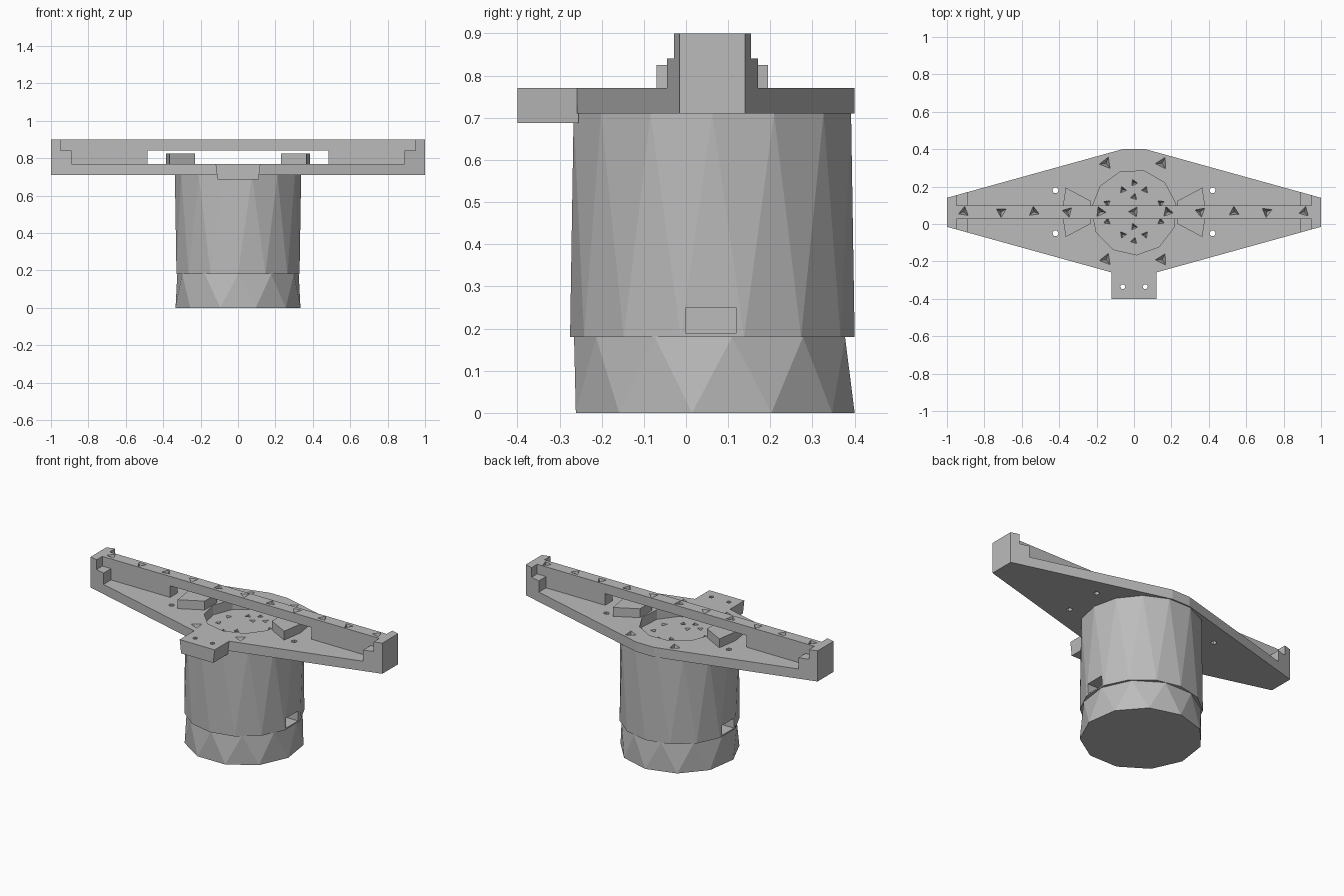
import bpy, bmesh, math
from mathutils import Vector

cube = bpy.data.objects.get("Cube")
if cube:
    bpy.data.objects.remove(cube, do_unlink=True)

GREY = (0.5, 0.5, 0.5, 1)
mat = bpy.data.materials.new("plain_grey")
mat.use_nodes = True
mat.diffuse_color = GREY
mat.node_tree.nodes["Principled BSDF"].inputs["Base Color"].default_value = GREY

CY = 0.0625            # y of the round body's axis
R = 0.3375             # body radius
BASE, DECK, TOP = 0.71, 0.77, 0.9


def make(name, bm):
    bmesh.ops.recalc_face_normals(bm, faces=bm.faces)
    me = bpy.data.meshes.new(name)
    bm.to_mesh(me)
    bm.free()
    me.materials.append(mat)
    ob = bpy.data.objects.new(name, me)
    bpy.context.collection.objects.link(ob)
    return ob


def loft(bm, low, high):
    """Closed solid between two matching rings."""
    a = [bm.verts.new(p) for p in low]
    b = [bm.verts.new(p) for p in high]
    n = len(a)
    for i in range(n):
        j = (i + 1) % n
        bm.faces.new((a[i], a[j], b[j], b[i]))
    bm.faces.new(a[::-1])
    bm.faces.new(b)


def prism(bm, outline, z0, z1):
    loft(bm, [(x, y, z0) for x, y in outline], [(x, y, z1) for x, y in outline])


def box(bm, x0, x1, y0, y1, z0, z1):
    prism(bm, [(x0, y0), (x1, y0), (x1, y1), (x0, y1)], z0, z1)


def ring(n, r, z, turn=0.0, x=0.0, y=CY):
    return [(x + r * math.cos(turn + math.tau * i / n),
             y + r * math.sin(turn + math.tau * i / n), z) for i in range(n)]


def faceted_drum(bm, n, r0, r1, z0, z1, turn):
    """Drum whose side is alternating triangles."""
    a = [bm.verts.new(p) for p in ring(n, r0, z0, turn)]
    b = [bm.verts.new(p) for p in ring(n, r1, z1, turn + math.pi / n)]
    for i in range(n):
        j = (i + 1) % n
        bm.faces.new((a[i], a[j], b[i]))
        bm.faces.new((b[i], a[j], b[j]))
    bm.faces.new(a[::-1])
    bm.faces.new(b)


def screw_hole(bm, x, y, z, size, depth, turn):
    """Three-sided tapering pilot hole, opening upwards at height z."""
    loft(bm, ring(3, size * 0.15, z - depth, turn, x, y),
         ring(3, size * 1.1, z + depth * 0.1, turn, x, y))


def cut(ob, bm):
    cutter = make("cutter", bm)
    cutter.hide_render = True
    mod = ob.modifiers.new("cut", 'BOOLEAN')
    mod.operation, mod.solver, mod.object = 'DIFFERENCE', 'EXACT', cutter
    deps = bpy.context.evaluated_depsgraph_get()
    done = bpy.data.meshes.new_from_object(ob.evaluated_get(deps))
    ob.modifiers.clear()
    ob.data = done
    bpy.data.objects.remove(cutter, do_unlink=True)


# Bottom cap
bm = bmesh.new()
faceted_drum(bm, 11, R, 0.328, 0, 0.18, math.pi / 2)
make("bottom_cap", bm)

# Round body with a side slot on each side and screw holes in its top
bm = bmesh.new()
faceted_drum(bm, 14, R, R, 0.18, BASE, math.pi / 2)
body = make("round_body", bm)
bm = bmesh.new()
for s in (-1, 1):
    box(bm, *sorted((s * 0.23, s * 0.4)), 0, 0.118, 0.188, 0.25)
for i in range(8):
    a = math.tau * (i + 0.5) / 8
    screw_hole(bm, 0.155 * math.cos(a), CY + 0.13 * math.sin(a), BASE, 0.02, 0.04, a)
for y in (-0.09, -0.015, 0.145, 0.22):
    screw_hole(bm, 0, y, BASE, 0.02, 0.04, y * 9)
cut(body, bm)


# Diamond deck
def edge(x, side):
    """Front (-1) or back (1) edge of the deck at a given x."""
    return CY + side * (0.0775 + (1 - abs(x)) * 0.277)


outline = [(-1, edge(1, -1)), (-0.12, edge(0.12, -1)), (0.12, edge(0.12, -1)),
           (1, edge(1, -1)), (1, edge(1, 1)), (0.15, edge(0.15, 1)), (0.06, 0.4),
           (-0.06, 0.4), (-0.15, edge(0.15, 1)), (-1, edge(1, 1))]
bm = bmesh.new()
prism(bm, outline, BASE, DECK)
deck = make("diamond_deck", bm)
bm = bmesh.new()
loft(bm, ring(11, 0.228, BASE - 0.05, 0.2), ring(11, 0.228, DECK + 0.05, 0.2))
for s in (-1, 1):
    for y in (-0.05, 0.18):
        loft(bm, ring(6, 0.017, BASE - 0.05, 0, s * 0.42, y),
             ring(6, 0.017, DECK + 0.05, 0, s * 0.42, y))
    for y in (-0.19, 0.325):
        screw_hole(bm, s * 0.15, y, DECK, 0.035, 0.055, 2.2 + s)
cut(deck, bm)

# Front tab with two holes
bm = bmesh.new()
loft(bm, [(x, y, 0.687) for x, y in ((-0.11, -0.4), (0.11, -0.4), (0.11, -0.255), (-0.11, -0.255))],
     [(x, y, DECK) for x, y in ((-0.12, -0.4), (0.12, -0.4), (0.12, -0.255), (-0.12, -0.255))])
tab = make("front_tab", bm)
bm = bmesh.new()
for s in (-1, 1):
    loft(bm, ring(6, 0.014, 0.6, 0, s * 0.06, -0.335), ring(6, 0.014, 0.85, 0, s * 0.06, -0.335))
cut(tab, bm)

# Stepped end blocks and flared pads, mirrored
for s, side in ((-1, "right"), (1, "left")):
    bm = bmesh.new()
    for x0, x1, z in ((0.89, 0.95, 0.84), (0.95, 1, TOP)):
        prism(bm, [(s * x0, edge(x0, -1)), (s * x1, edge(x1, -1)),
                   (s * x1, edge(x1, 1)), (s * x0, edge(x0, 1))], DECK, z)
    make(side + "_end_block", bm)

    bm = bmesh.new()
    prism(bm, [(s * x, CY + y) for x, y in ((0.23, -0.06), (0.365, -0.132), (0.385, 0),
                                            (0.365, 0.132), (0.23, 0.06))], DECK, 0.825)
    make(side + "_flared_pad", bm)

# Top rail: bridge over the centre, solid towards the ends
bm = bmesh.new()
profile = [(-0.95, DECK), (-0.485, DECK), (-0.485, 0.842), (0.485, 0.842),
           (0.485, DECK), (0.95, DECK), (0.95, TOP), (-0.95, TOP)]
loft(bm, [(x, 0.028, z) for x, z in profile], [(x, 0.1, z) for x, z in profile])
rail = make("top_rail", bm)
bm = bmesh.new()
for i, x in enumerate((0, 0.18, 0.355, 0.535, 0.71, 0.91)):
    for s in ((-1, 1) if x else (1,)):
        screw_hole(bm, s * x, 0.065, TOP, 0.03, 0.05, 0.9 * i + s)
cut(rail, bm)
